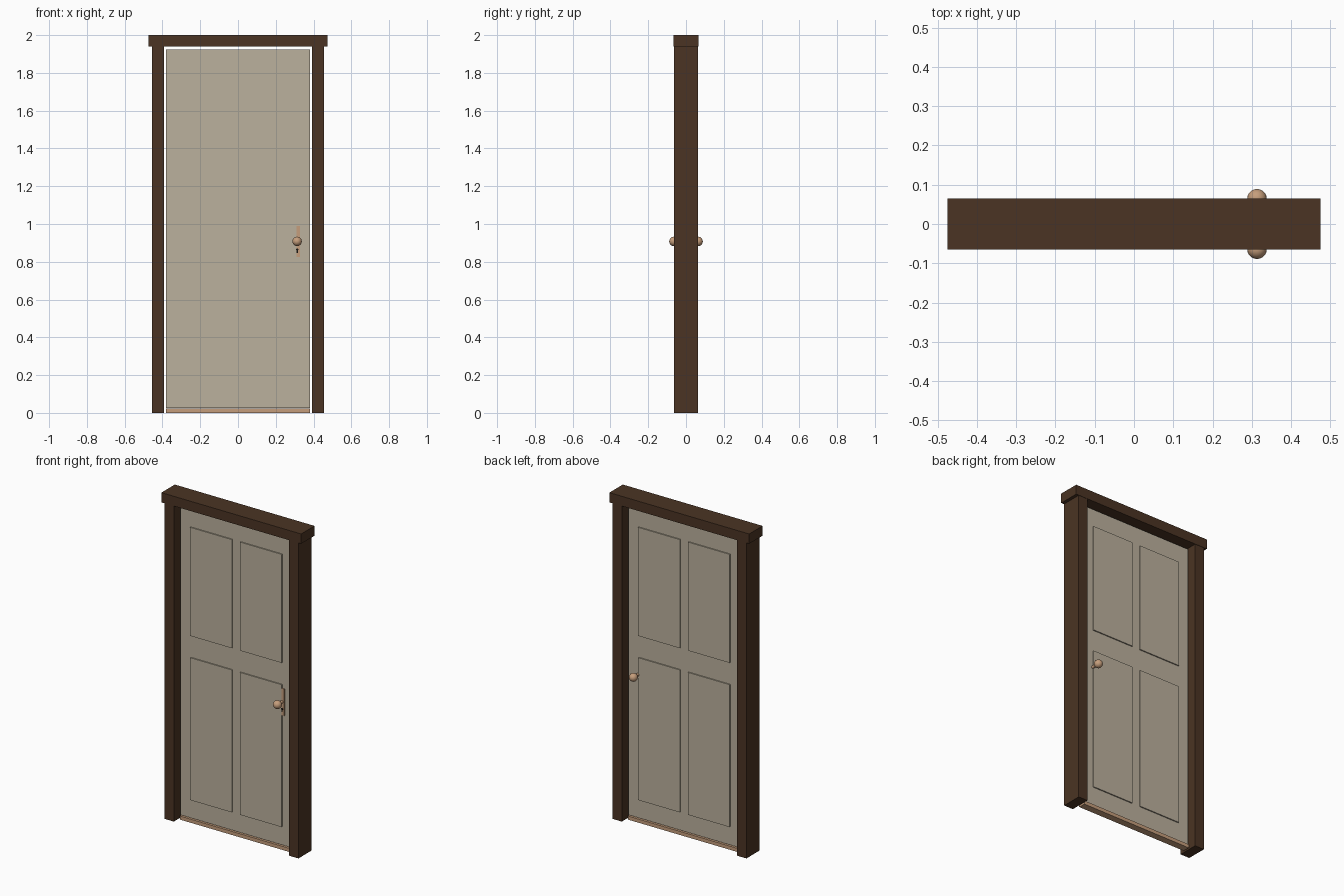
import bpy, math

if "Cube" in bpy.data.objects:
    bpy.data.objects.remove(bpy.data.objects["Cube"])


def material(name, rgb):
    m = bpy.data.materials.new(name)
    m.diffuse_color = (*rgb, 1)
    m.use_nodes = True
    m.node_tree.nodes["Principled BSDF"].inputs["Base Color"].default_value = m.diffuse_color
    return m


wood = material("dark_wood", (0.070, 0.034, 0.017))
paint = material("cream_paint", (0.50, 0.44, 0.34))
copper = material("copper", (0.56, 0.34, 0.20))
black = material("keyhole_black", (0.01, 0.008, 0.006))


def box(name, x, y, z, mat):
    """Box from (min, max) ranges on each axis."""
    bpy.ops.mesh.primitive_cube_add(size=1, location=[(a + b) / 2 for a, b in (x, y, z)])
    o = bpy.context.object
    o.name = name
    o.scale = [b - a for a, b in (x, y, z)]
    bpy.ops.object.transform_apply(location=False, rotation=False, scale=True)
    o.data.materials.append(mat)
    return o


def cylinder(name, radius, depth, loc, mat, sides=16):
    bpy.ops.mesh.primitive_cylinder_add(vertices=sides, radius=radius, depth=depth,
                                        location=loc, rotation=(math.pi / 2, 0, 0))
    o = bpy.context.object
    o.name = name
    o.data.materials.append(mat)
    bpy.ops.object.shade_smooth_by_angle()
    return o


# frame: two posts and the overhanging lintel
for side, a, b in (("left", -0.455, -0.392), ("right", 0.392, 0.455)):
    box(side + "_post", (a, b), (-0.063, 0.063), (0, 1.94), wood)
box("lintel", (-0.475, 0.475), (-0.065, 0.065), (1.94, 2.0), wood)

# door leaf and threshold strip
T = 0.014
box("door_leaf", (-0.38, 0.38), (-T, T), (0.026, 1.925), paint)
box("threshold", (-0.38, 0.38), (-0.022, 0.022), (0, 0.022), copper)

# raised panels, running through to both faces
for side, a, b in (("left", -0.311, -0.027), ("right", 0.027, 0.311)):
    for row, z in (("lower", (0.138, 1.013)), ("upper", (1.147, 1.814))):
        box(f"{side}_{row}_panel", (a, b), (-T - 0.007, T + 0.007), z, paint)

# lock plate and keyhole on the front
box("lock_plate", (0.298, 0.328), (-T - 0.006, -T), (0.825, 0.99), copper)
cylinder("keyhole", 0.006, 0.004, (0.314, -T - 0.007, 0.865), black)
box("keyhole_slot", (0.311, 0.317), (-T - 0.008, -T - 0.005), (0.846, 0.863), black)

# knobs and their stems on both faces
for side, s in (("front", -1), ("back", 1)):
    cylinder(side + "_knob_stem", 0.009, 0.045, (0.313, s * 0.032, 0.908), copper)
    bpy.ops.mesh.primitive_uv_sphere_add(segments=16, ring_count=10, radius=0.025,
                                         location=(0.313, s * 0.064, 0.908),
                                         rotation=(math.pi / 2, 0, 0))
    knob = bpy.context.object
    knob.name = side + "_knob"
    knob.data.materials.append(copper)
    bpy.ops.object.shade_smooth()
